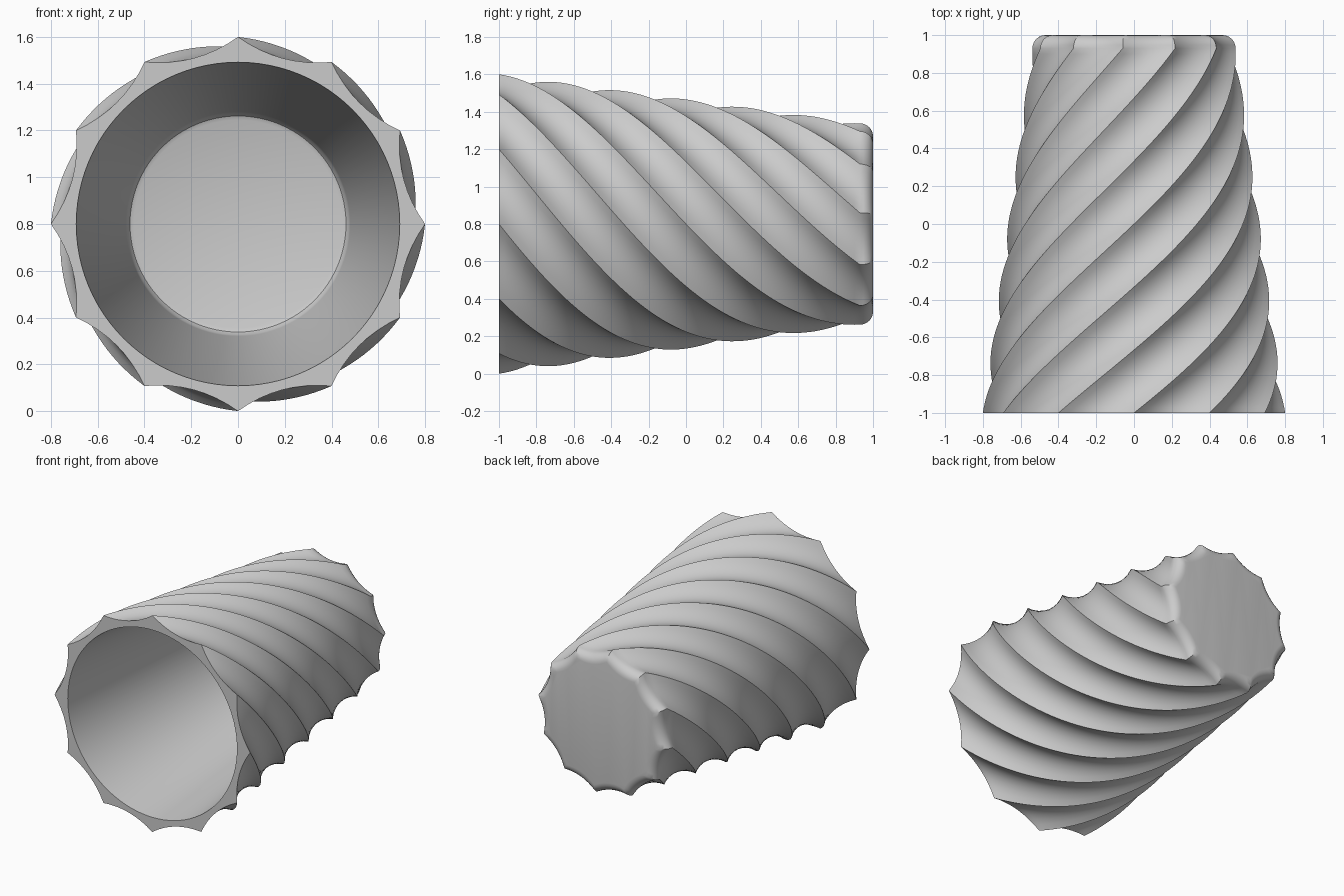
import bpy, bmesh
from math import sin, cos, pi, radians, atan2, hypot

if "Cube" in bpy.data.objects:
    bpy.data.objects.remove(bpy.data.objects["Cube"])

FLUTES, SEG = 12, 8          # concave flutes, samples per flute
N = FLUTES * SEG
CZ = 0.8                     # height of the cup's axis
ROWS = 64
FILLET = 0.07
Y_END = 1 - FILLET           # where the base fillet starts


def flute_profile():
    """Unit outline: concave arcs meeting in sharp cusps, as (angle, radius)."""
    pts, half, sag = [], pi / FLUTES, 0.048
    for f in range(FLUTES):
        for i in range(SEG):
            s = -1 + 2 * i / SEG
            u, v = cos(half) - sag * (1 - s * s), sin(half) * s
            pts.append((2 * half * f + half + atan2(v, u), hypot(u, v)))
    return pts


bm = bmesh.new()
profile = flute_profile()
rings = []


def add_ring(polar, y):
    rings.append([bm.verts.new((r * cos(a), y, CZ + r * sin(a))) for a, r in polar])


# inner wall: rounded floor out to the round mouth
for r, y in [(0.445, 0.91), (0.462, 0.903), (0.474, 0.885), (0.48, 0.855), (0.692, -1)]:
    add_ring([(2 * pi * i / N, r) for i in range(N)], y)

# fluted, tapered and twisted outer wall
for k in range(ROWS + 1):
    y = -1 + (1 + Y_END) * k / ROWS
    radius = 0.8 - 0.134 * (y + 1)
    twist = radians(90) * (y + 1)
    add_ring([(a - twist, r * radius) for a, r in profile], y)

# rounded edge of the base
for k in range(1, 7):
    t = k / 6 * pi / 2
    add_ring([(a - twist, r * radius - FILLET * (1 - cos(t))) for a, r in profile],
             Y_END + FILLET * sin(t))

# skin the rings, close floor and base
for a, b in zip(rings, rings[1:]):
    for i in range(N):
        j = (i + 1) % N
        bm.faces.new((a[i], a[j], b[j], b[i]))
bm.faces.new(rings[0])
bm.faces.new(rings[-1])
bmesh.ops.recalc_face_normals(bm, faces=bm.faces)

mesh = bpy.data.meshes.new("twisted_cup")
bm.to_mesh(mesh)
bm.free()
cup = bpy.data.objects.new("twisted_cup", mesh)
bpy.context.collection.objects.link(cup)
bpy.context.view_layer.objects.active = cup
cup.select_set(True)
bpy.ops.object.shade_smooth_by_angle(angle=radians(30))
